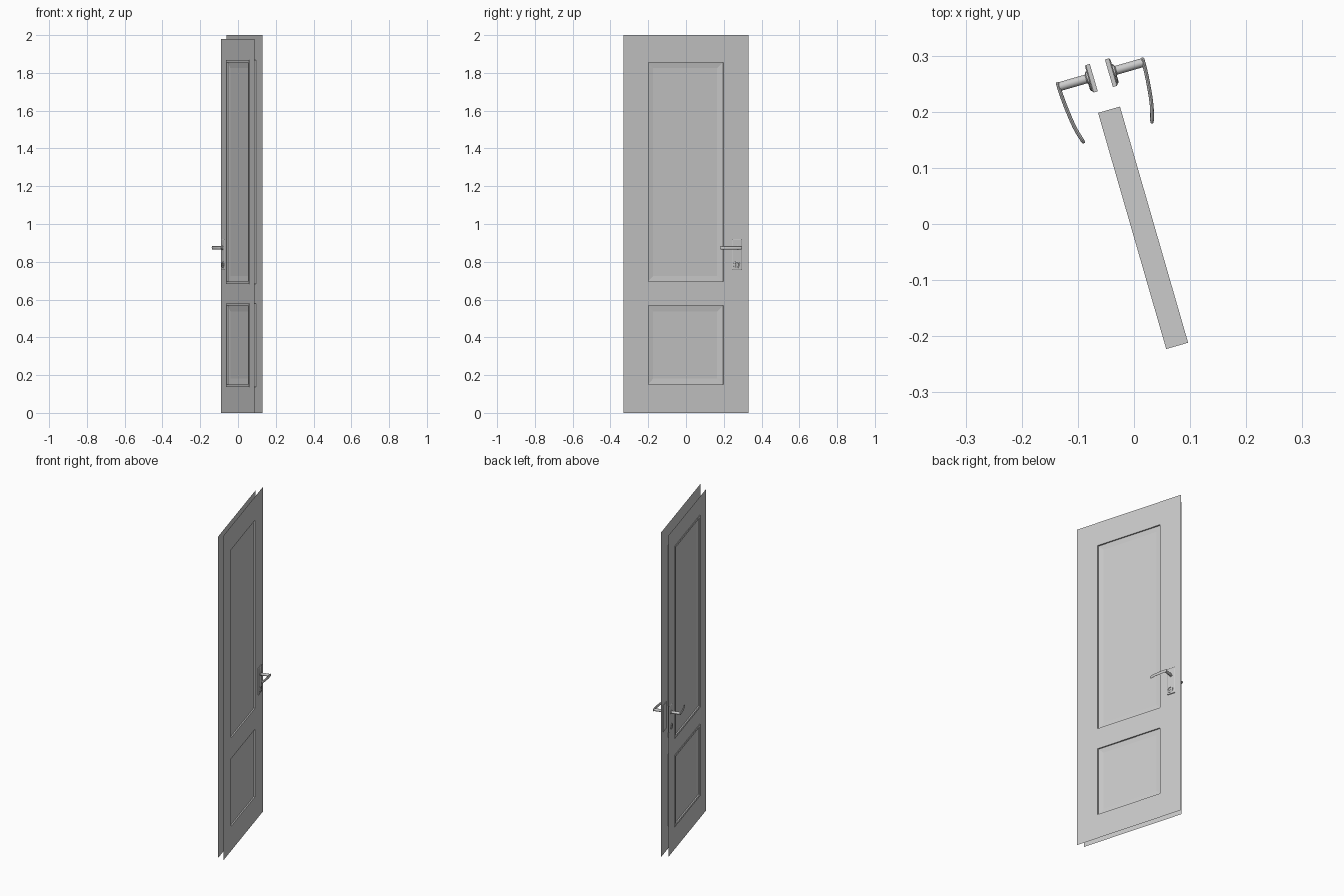
import bpy, bmesh, math
from mathutils import Vector

if "Cube" in bpy.data.objects:
    bpy.data.objects.remove(bpy.data.objects["Cube"])

# Door frame of reference: local x = through the door, local y = along its width
ANGLE = math.radians(16.1)
MID = 0.0175                      # mirror plane between the two handles
U0, U1 = -0.23, 0.208             # panel width range
PANELS = [("lower", 0.138, 0.58), ("upper", 0.683, 1.868)]
RIM = 0.0125


def finish(name, bm, smooth=False, fix_normals=True):
    if fix_normals:
        bmesh.ops.recalc_face_normals(bm, faces=bm.faces)
    mesh = bpy.data.meshes.new(name)
    bm.to_mesh(mesh)
    bm.free()
    ob = bpy.data.objects.new(name, mesh)
    ob.rotation_euler.z = ANGLE
    bpy.context.collection.objects.link(ob)
    if smooth:
        bpy.ops.object.select_all(action='DESELECT')
        ob.select_set(True)
        bpy.context.view_layer.objects.active = ob
        bpy.ops.object.shade_smooth_by_angle(angle=math.radians(40))
    return ob


def loft(name, rings, smooth=False):
    """Skin a list of point loops and cap both ends."""
    bm = bmesh.new()
    loops = [[bm.verts.new(p) for p in r] for r in rings]
    n = len(loops[0])
    for a, b in zip(loops, loops[1:]):
        for i in range(n):
            j = (i + 1) % n
            bm.faces.new((a[i], a[j], b[j], b[i]))
    bm.faces.new(loops[0])
    bm.faces.new(loops[-1])
    return finish(name, bm, smooth)


def sheet(name, x, y0, y1, top, facing):
    """Thin door skin with an opening for each panel."""
    ys = [y0, U0 + RIM, U1 - RIM, y1]
    zs = [0]
    for _, a, b in PANELS:
        zs += [a + RIM, b - RIM]
    zs.append(top)
    bm = bmesh.new()
    v = [[bm.verts.new((x, y, z)) for z in zs] for y in ys]
    for i in range(3):
        for k in range(len(zs) - 1):
            if i == 1 and k % 2 == 1:
                continue
            q = [v[i][k], v[i + 1][k], v[i + 1][k + 1], v[i][k + 1]]
            bm.faces.new(q if facing > 0 else q[::-1])
    finish(name, bm, fix_normals=False)


def turned(name, y, z, profile, side, segs=24):
    """Round part along the door's thickness; profile = (distance, radius)."""
    rings = []
    for d, r in profile:
        rings.append([(MID + side * d, y + r * math.cos(t), z + r * math.sin(t))
                      for t in (2 * math.pi * i / segs for i in range(segs))])
    loft(name, rings, True)


# Door skins: the full leaf and the smaller rebated one
sheet("door_skin_outer", 0.0343, -0.353, 0.334, 2.0, 1)
sheet("door_skin_inner", -0.004, -0.333, 0.313, 1.98, -1)

# Recessed panels with a stepped, bevelled surround on both sides
SECTION = [(0.043, 0.022), (RIM, 0.026), (RIM, 0.034), (0, 0.034),
           (0, -0.0066), (RIM, -0.0066), (RIM, 0.0014), (0.043, 0.0054)]
for label, z0, z1 in PANELS:
    loft(label + "_panel",
         [[(x, U0 + d, z0 + d), (x, U1 - d, z0 + d),
           (x, U1 - d, z1 - d), (x, U0 + d, z1 - d)] for d, x in SECTION])

# Handle sets, mirrored to both sides
PATH = [(0.0785, 0.281), (0.0785, 0.265), (0.0765, 0.235),
        (0.0715, 0.195), (0.063, 0.163)]
for side, label in ((1, "outer"), (-1, "inner")):
    # back plate with a chamfered edge
    loft(label + "_back_plate",
         [[(MID + side * d, 0.245 + e, 0.757 + e), (MID + side * d, 0.296 - e, 0.757 + e),
           (MID + side * d, 0.296 - e, 0.92 - e), (MID + side * d, 0.245 + e, 0.92 - e)]
          for d, e in ((0.014, 0), (0.0215, 0), (0.0235, 0.003))])
    # handle neck
    turned(label + "_handle_neck", 0.272, 0.874,
           [(0.02, 0.011), (0.026, 0.011), (0.028, 0.008), (0.078, 0.008)], side)
    # lock ring and key barrel
    turned(label + "_lock_ring", 0.267, 0.784,
           [(0.018, 0.018), (0.025, 0.018), (0.0265, 0.016), (0.0265, 0.012), (0.0245, 0.011)], side)
    turned(label + "_key_barrel", 0.267, 0.784, [(0.018, 0.006), (0.0265, 0.006)], side, 16)

    # curved lever: oval section swept along a smooth path, rounded at both ends
    pts = [Vector(p) for p in PATH]
    pts = [2 * pts[0] - pts[1]] + pts + [2 * pts[-1] - pts[-2]]
    line = []
    for i in range(1, len(pts) - 2):
        a, b, c, d = pts[i - 1:i + 3]
        for s in range(6):
            t = s / 6
            line.append(0.5 * (2 * b + (c - a) * t + (2 * a - 5 * b + 4 * c - d) * t * t
                               + (3 * b - a - 3 * c + d) * t ** 3))
    line.append(pts[-2])
    rings = []
    for i, p in enumerate(line):
        tan = (line[min(i + 1, len(line) - 1)] - line[max(i - 1, 0)]).normalized()
        nor = Vector((-tan.y, tan.x))
        k = 0.6 if i in (0, len(line) - 1) else 1.0
        ring = []
        for j in range(16):
            w = 2 * math.pi * j / 16
            q = p + nor * 0.0033 * math.cos(w) * k
            ring.append((MID + side * q.x, q.y, 0.874 + 0.0085 * math.sin(w) * k))
        rings.append(ring)
    loft(label + "_lever", rings, True)
